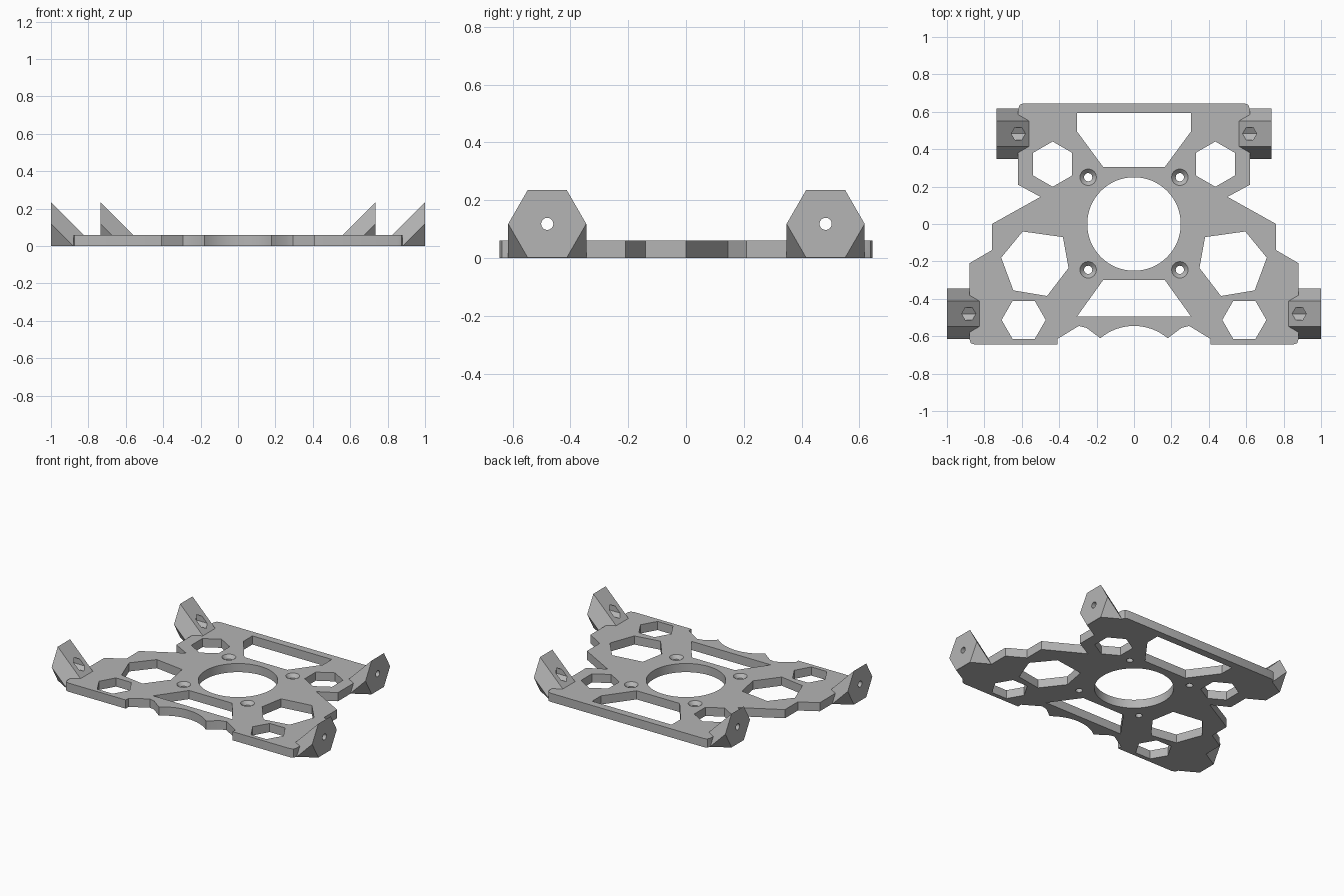
import bpy, bmesh
from math import cos, sin, pi, radians
from mathutils import Vector

cube = bpy.data.objects.get("Cube")
if cube:
    bpy.data.objects.remove(cube, do_unlink=True)

grey = bpy.data.materials.new("plain grey")
grey.use_nodes = True
grey.diffuse_color = (0.46, 0.46, 0.46, 1)
grey.node_tree.nodes["Principled BSDF"].inputs["Base Color"].default_value = grey.diffuse_color

THICK = 0.06


def ring(x, y, r, n, turn=0.0):
    return [(x + r * cos(turn + 2 * pi * i / n), y + r * sin(turn + 2 * pi * i / n)) for i in range(n)]


def flip(pts):
    return [(-x, y) for x, y in pts]


def loft(name, first, second, clip_ground=False):
    """Closed solid between two matching 3D loops."""
    bm = bmesh.new()
    a = [bm.verts.new(p) for p in first]
    b = [bm.verts.new(p) for p in second]
    n = len(a)
    bm.faces.new(a)
    bm.faces.new(b[::-1])
    for i in range(n):
        bm.faces.new((a[i], b[i], b[(i + 1) % n], a[(i + 1) % n]))
    if clip_ground:
        bmesh.ops.bisect_plane(bm, geom=bm.verts[:] + bm.edges[:] + bm.faces[:], plane_co=(0, 0, 0),
                               plane_no=(0, 0, 1), clear_inner=True)
        bmesh.ops.holes_fill(bm, edges=[e for e in bm.edges if e.is_boundary])
    bmesh.ops.recalc_face_normals(bm, faces=bm.faces[:])
    mesh = bpy.data.meshes.new(name)
    bm.to_mesh(mesh)
    bm.free()
    mesh.materials.append(grey)
    obj = bpy.data.objects.new(name, mesh)
    bpy.context.collection.objects.link(obj)
    return obj


def prism(name, pts, z0=-0.1, z1=0.2):
    return loft(name, [(x, y, z0) for x, y in pts], [(x, y, z1) for x, y in pts])


def along_x(name, pts, x0, x1):
    return loft(name, [(x0, y, z) for y, z in pts], [(x1, y, z) for y, z in pts])


def combine(target, tool, operation):
    tool.hide_render = True
    mod = target.modifiers.new(operation, 'BOOLEAN')
    mod.operation, mod.solver, mod.object = operation, 'EXACT', tool
    bpy.context.view_layer.objects.active = target
    bpy.ops.object.modifier_apply(modifier=mod.name)
    bpy.data.objects.remove(tool, do_unlink=True)


# Plate outline: one half, mirrored, with a shallow arc cut in the front edge
half = [(0.59, 0.645), (0.61, 0.638), (0.62, 0.615), (0.62, 0.21), (0.5, 0.145), (0.76, 0),
        (0.76, -0.14), (0.88, -0.21), (0.88, -0.615), (0.873, -0.637), (0.85, -0.645),
        (0.41, -0.645), (0.41, -0.615), (0.295, -0.545), (0.255, -0.555)]
arc_r = 0.28
half += [(arc_r * sin(radians(a)), -0.545 - arc_r * (1 - cos(radians(a)))) for a in range(40, 0, -5)]
plate = prism("mounting_plate", half + [(0, -0.545)] + flip(half)[::-1], 0, THICK)

# Slanted hexagonal tabs, joined to the plate
tabs = [(0.735, 0.483), (1.0, -0.48)]
TAB_Z = 0.118
for x, y in tabs:
    for side in (1, -1):
        hexagon = ring(y, TAB_Z, 0.135, 6)
        outer = [(side * x, v, w) for v, w in hexagon]
        inner = [(side * (x - 0.3), v, w - 0.3) for v, w in hexagon]
        combine(plate, loft("tab", outer, inner, True), 'UNION')
        # Bolt hole and nut pocket
        combine(plate, along_x("bolt_hole", ring(y, TAB_Z, 0.021, 24), side * (x - 0.2), side * (x + 0.1)),
                'DIFFERENCE')
        combine(plate, along_x("nut_pocket", ring(y, TAB_Z, 0.038, 6, pi / 2), side * (x - 0.2),
                               side * (x - 0.055)), 'DIFFERENCE')

# Central bore
combine(plate, prism("bore", ring(0, 0, 0.25, 64)), 'DIFFERENCE')

# Front and back windows
for pts in ([(0.305, 0.593), (0.305, 0.495), (0.165, 0.305)], [(0.305, -0.495), (0.165, -0.3)]):
    combine(plate, prism("window", pts + flip(pts)[::-1]), 'DIFFERENCE')

# Hexagonal lightening holes on both sides
large = [(0.595, -0.04), (0.38, -0.07), (0.35, -0.235), (0.465, -0.385), (0.645, -0.355), (0.71, -0.18)]
for pts in (large, ring(0.435, 0.32, 0.121, 6, pi / 2), ring(0.59, -0.513, 0.118, 6)):
    for loop in (pts, flip(pts)):
        combine(plate, prism("lightening_hole", loop), 'DIFFERENCE')

# Countersunk screw holes
for x in (-0.245, 0.245):
    for y in (-0.245, 0.25):
        combine(plate, prism("screw_hole", ring(x, y, 0.022, 24)), 'DIFFERENCE')
        sink = loft("countersink", [(*p, 0.036) for p in ring(x, y, 0.021, 24)],
                    [(*p, THICK + 0.002) for p in ring(x, y, 0.046, 24)])
        combine(plate, sink, 'DIFFERENCE')

# Smooth round walls, sharp everything else
bpy.ops.object.select_all(action='DESELECT')
plate.select_set(True)
bpy.context.view_layer.objects.active = plate
bpy.ops.object.shade_smooth_by_angle(angle=radians(25))
